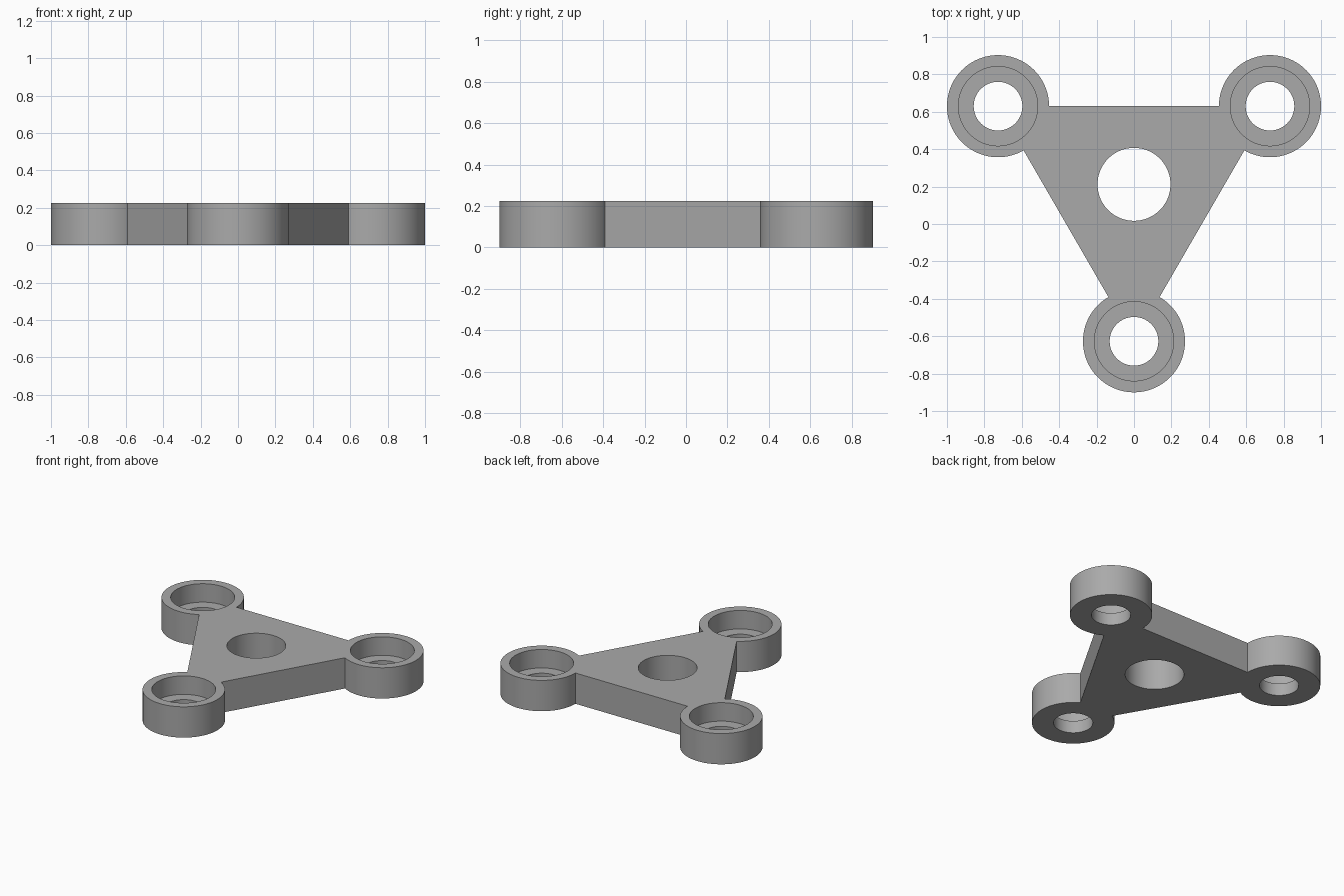
import bpy
import bmesh
import math

HEIGHT = 0.225
FLOOR = 0.09            # top of the ledge inside each ring
OUTER, POCKET, BORE = 0.273, 0.212, 0.13
CENTRES = [(-0.727, 0.63), (0, -0.627), (0.727, 0.63)]
HOLE = (0, 0.212)
HOLE_RADIUS = 0.195

old = bpy.data.objects.get("Cube")
if old:
    bpy.data.objects.remove(old, do_unlink=True)

grey = bpy.data.materials.new("plain grey")
grey.use_nodes = True
colour = (0.4, 0.4, 0.4, 1)
grey.diffuse_color = colour
grey.node_tree.nodes["Principled BSDF"].inputs["Base Color"].default_value = colour


def prism(name, outline, low, high):
    """Extrude a flat outline between two heights."""
    bm = bmesh.new()
    face = bm.faces.new([bm.verts.new((x, y, low)) for x, y in outline])
    top = bmesh.ops.extrude_face_region(bm, geom=[face])["geom"]
    verts = [v for v in top if isinstance(v, bmesh.types.BMVert)]
    bmesh.ops.translate(bm, vec=(0, 0, high - low), verts=verts)
    bmesh.ops.recalc_face_normals(bm, faces=bm.faces)
    mesh = bpy.data.meshes.new(name)
    bm.to_mesh(mesh)
    bm.free()
    mesh.materials.append(grey)
    obj = bpy.data.objects.new(name, mesh)
    bpy.context.collection.objects.link(obj)
    return obj


def circle(centre, radius, sides=96):
    angles = [math.tau * i / sides for i in range(sides)]
    return [(centre[0] + radius * math.cos(a), centre[1] + radius * math.sin(a)) for a in angles]


def combine(target, other, operation):
    """Apply a boolean, then drop the helper."""
    mod = target.modifiers.new(operation, "BOOLEAN")
    mod.operation = operation
    mod.solver = "EXACT"
    mod.object = other
    bpy.context.view_layer.objects.active = target
    bpy.ops.object.modifier_apply(modifier=mod.name)
    bpy.data.objects.remove(other, do_unlink=True)


# Triangular plate with a ring joined at each corner
body = prism("spinner_body", CENTRES, 0, HEIGHT)
for c in CENTRES:
    combine(body, prism("ring", circle(c, OUTER), 0, HEIGHT), "UNION")

# Stepped bores in the rings and the plain central hole
for c in CENTRES:
    combine(body, prism("pocket_cutter", circle(c, POCKET), FLOOR, 1), "DIFFERENCE")
    combine(body, prism("bore_cutter", circle(c, BORE), -1, 1), "DIFFERENCE")
combine(body, prism("hole_cutter", circle(HOLE, HOLE_RADIUS), -1, 1), "DIFFERENCE")

# Smooth the round walls, keep the rims crisp
bpy.ops.object.select_all(action="DESELECT")
body.select_set(True)
bpy.context.view_layer.objects.active = body
bpy.ops.object.shade_smooth_by_angle(angle=math.radians(30))
